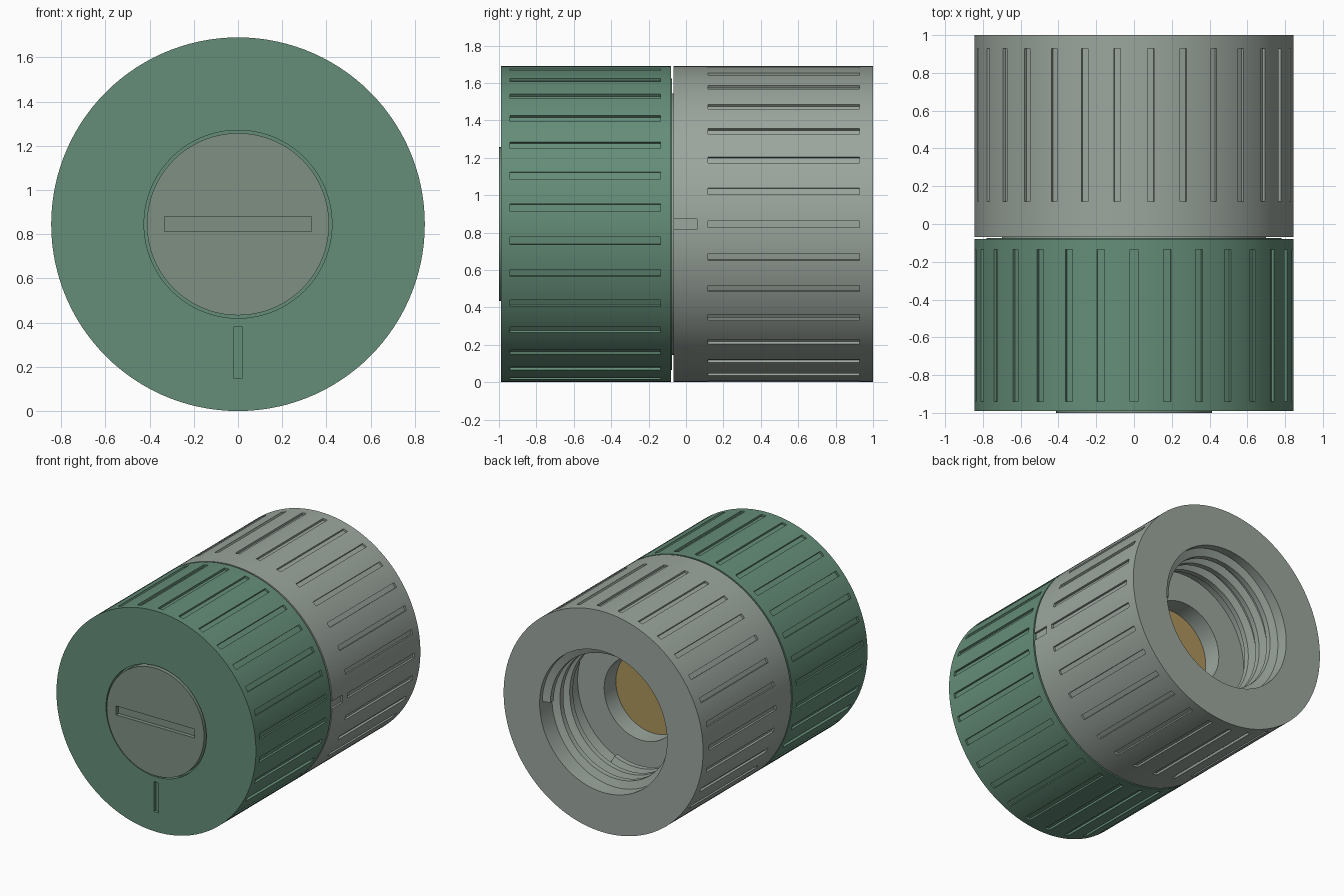
import bpy, bmesh, math
from mathutils import Matrix

if "Cube" in bpy.data.objects:
    bpy.data.objects.remove(bpy.data.objects["Cube"])

CZ = 0.845      # height of the axis
R = 0.845       # outer radius


def material(name, rgb):
    m = bpy.data.materials.new(name)
    m.diffuse_color = (*rgb, 1)
    m.use_nodes = True
    m.node_tree.nodes["Principled BSDF"].inputs["Base Color"].default_value = m.diffuse_color
    return m


def make(name, bm, mat=None):
    bmesh.ops.recalc_face_normals(bm, faces=bm.faces)
    me = bpy.data.meshes.new(name)
    bm.to_mesh(me)
    bm.free()
    ob = bpy.data.objects.new(name, me)
    bpy.context.collection.objects.link(ob)
    if mat:
        me.materials.append(mat)
    return ob


def lathe(name, prof, mat, n=120):
    """Revolve (radius, y) points around the knob axis; radius 0 ends close it."""
    bm = bmesh.new()
    rings = []
    for r, y in prof:
        k = 1 if r == 0 else n
        rings.append([bm.verts.new((r * math.cos(2 * math.pi * i / n), y,
                                    CZ + r * math.sin(2 * math.pi * i / n))) for i in range(k)])
    for a, b in zip(rings, rings[1:]):
        for i in range(n):
            j = (i + 1) % n
            if len(a) == 1:
                bm.faces.new((a[0], b[i], b[j]))
            elif len(b) == 1:
                bm.faces.new((a[i], a[j], b[0]))
            else:
                bm.faces.new((a[i], a[j], b[j], b[i]))
    return make(name, bm, mat)


def box(bm, x0, x1, y0, y1, z0, z1, angle=0):
    """Box given relative to the axis, turned about it by angle."""
    m = (Matrix.Translation((0, 0, CZ)) @ Matrix.Rotation(-angle, 4, 'Y')
         @ Matrix.Translation(((x0 + x1) / 2, (y0 + y1) / 2, (z0 + z1) / 2))
         @ Matrix.Diagonal((x1 - x0, y1 - y0, z1 - z0, 1)))
    bmesh.ops.create_cube(bm, size=1, matrix=m)


def grip_slots(bm, y0, y1, offset, w, count=30, depth=0.016):
    for i in range(count):
        box(bm, R - depth, R + 0.05, y0, y1, -w / 2, w / 2,
            math.radians(offset) + 2 * math.pi * i / count)


def carve(ob, bm):
    cutter = make(ob.name + "_cutter", bm)
    cutter.hide_render = True
    mod = ob.modifiers.new("carve", 'BOOLEAN')
    mod.operation, mod.solver, mod.object = 'DIFFERENCE', 'EXACT', cutter
    bpy.context.view_layer.objects.active = ob
    bpy.ops.object.modifier_apply(modifier=mod.name)
    bpy.data.objects.remove(cutter)


green = material("green", (0.13, 0.27, 0.19))
grey = material("grey", (0.33, 0.38, 0.34))
plug_mat = material("plug_grey", (0.21, 0.28, 0.23))
amber = material("amber", (0.42, 0.30, 0.11))

# Front green sleeve with a recess for the plug, grip slots and index mark
sleeve = lathe("front_sleeve", [(0, -0.95), (0.425, -0.95), (0.425, -0.99), (R, -0.99),
                                (R, -0.08), (0.78, -0.08), (0.78, -0.074), (0, -0.074)], green)
bm = bmesh.new()
grip_slots(bm, -0.94, -0.135, 6, 0.04)
box(bm, -0.02, 0.02, -1.1, -0.965, -0.695, -0.465)
carve(sleeve, bm)

# Round plug with a coin slot
plug = lathe("front_plug", [(0, -1), (0.412, -1), (0.412, -0.945), (0, -0.945)], plug_mat)
bm = bmesh.new()
box(bm, -0.333, 0.333, -1.1, -0.97, -0.034, 0.034)
carve(plug, bm)

# Hub bridging the thin gap between the two halves
hub = lathe("joint_hub", [(0, -0.1), (0.70, -0.1), (0.70, -0.05), (0, -0.05)], grey)

# Rear body with stepped bore, grip slots and side index mark
body = lathe("rear_body", [(0, -0.068), (R, -0.068), (R, 1), (0.54, 1), (0.54, 0.54),
                           (0.315, 0.54), (0.315, 0.38), (0, 0.38)], grey)
bm = bmesh.new()
grip_slots(bm, 0.118, 0.928, 0, 0.036)
box(bm, R - 0.016, R + 0.05, -0.2, 0.06, -0.029, 0.029)
carve(body, bm)

# Amber window at the bottom of the bore
window = lathe("window", [(0, 0.37), (0.314, 0.37), (0.314, 0.40), (0, 0.40)], amber)

# Internal screw thread swept along a helix
bm = bmesh.new()
section = [(0.545, -0.04), (0.485, -0.02), (0.485, 0.02), (0.545, 0.04)]
steps, total, y_start, y_end = 220, math.radians(1011), 0.93, 0.60
prev = None
for i in range(steps + 1):
    t = i / steps
    a, y = total * t, y_start + (y_end - y_start) * t
    ring = [bm.verts.new((r * math.cos(a), y + dy, CZ + r * math.sin(a))) for r, dy in section]
    if prev:
        for k in range(4):
            bm.faces.new((prev[k], prev[(k + 1) % 4], ring[(k + 1) % 4], ring[k]))
    if i in (0, steps):
        bm.faces.new(ring)
    prev = ring
thread = make("screw_thread", bm, grey)

# Smooth round walls, crisp edges
for ob in (sleeve, plug, hub, body, window, thread):
    bpy.ops.object.select_all(action='DESELECT')
    ob.select_set(True)
    bpy.context.view_layer.objects.active = ob
    bpy.ops.object.shade_smooth_by_angle(angle=math.radians(25))
